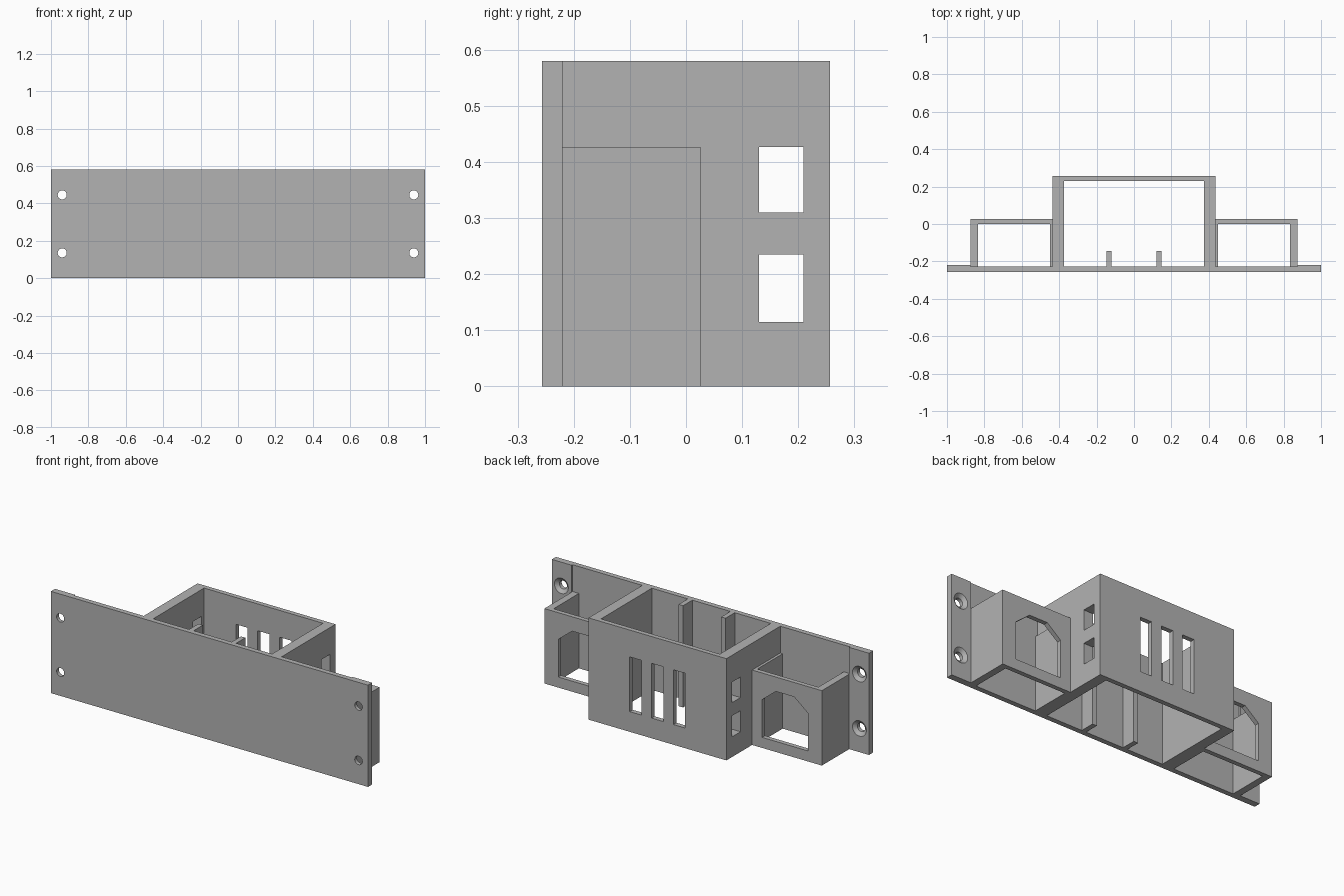
import bpy, bmesh
from math import radians
from mathutils import Matrix, Vector

cube = bpy.data.objects.get("Cube")
if cube:
    bpy.data.objects.remove(cube, do_unlink=True)

HEIGHT, LOW = 0.58, 0.427          # full height and side box height
FRONT, BACK, INNER = -0.257, 0.257, -0.228

grey = bpy.data.materials.new("plain grey")
grey.use_nodes = True
grey.diffuse_color = (0.45, 0.45, 0.45, 1)
grey.node_tree.nodes["Principled BSDF"].inputs["Base Color"].default_value = (0.45, 0.45, 0.45, 1)


def finish(name, bm):
    bmesh.ops.recalc_face_normals(bm, faces=bm.faces)
    mesh = bpy.data.meshes.new(name)
    bm.to_mesh(mesh)
    bm.free()
    mesh.materials.append(grey)
    obj = bpy.data.objects.new(name, mesh)
    bpy.context.collection.objects.link(obj)
    return obj


def prism(name, outline, start, direction):
    """Extrude a closed outline, given in x,y (rising) or x,z (going back)."""
    bm = bmesh.new()
    upright = direction.y != 0
    verts = [bm.verts.new((u, start, v) if upright else (u, v, start)) for u, v in outline]
    face = bm.faces.new(verts)
    new = bmesh.ops.extrude_face_region(bm, geom=[face])["geom"]
    bmesh.ops.translate(bm, vec=direction, verts=[g for g in new if isinstance(g, bmesh.types.BMVert)])
    return finish(name, bm)


def block(name, x0, x1, y0, y1, z0, z1):
    return prism(name, [(x0, y0), (x1, y0), (x1, y1), (x0, y1)], z0, Vector((0, 0, z1 - z0)))


def cone(x, y, z, r_front, r_back, depth):
    bm = bmesh.new()
    turn = Matrix.Translation((x, y, z)) @ Matrix.Rotation(radians(-90), 4, 'X')
    bmesh.ops.create_cone(bm, cap_ends=True, segments=32, radius1=r_front,
                          radius2=r_back, depth=depth, matrix=turn)
    return finish("cutter", bm)


def cut(obj, cutters):
    bpy.context.view_layer.objects.active = obj
    for cutter in cutters:
        mod = obj.modifiers.new("opening", 'BOOLEAN')
        mod.operation, mod.solver, mod.object = 'DIFFERENCE', 'EXACT', cutter
        bpy.ops.object.modifier_apply(modifier=mod.name)
        bpy.data.objects.remove(cutter, do_unlink=True)


# Front panel with slightly thicker ends
END, PAD = 0.875, -0.22
panel = prism("front_panel", [(-1, FRONT), (1, FRONT), (1, PAD), (END, PAD), (END, INNER),
                              (-END, INNER), (-END, PAD), (-1, PAD)], 0, Vector((0, 0, HEIGHT)))

# Countersunk screw holes
for x in (-0.94, 0.94):
    for z in (0.135, 0.445):
        cut(panel, [cone(x, -0.24, z, 0.024, 0.024, 0.1),
                    cone(x, PAD - 0.008, z, 0.024, 0.044, 0.0161)])

# Central housing, open above and below
OUT, IN = 0.435, 0.375
housing = prism("central_housing", [(-OUT, INNER), (-OUT, BACK), (OUT, BACK), (OUT, INNER),
                                    (IN, INNER), (IN, 0.23), (-IN, 0.23), (-IN, INNER)],
                0, Vector((0, 0, HEIGHT)))

# Three tall slots in the back, two windows through each side
for x in (-0.138, 0, 0.138):
    cut(housing, [block("cutter", x - 0.037, x + 0.037, 0.2, 0.3, 0.115, LOW)])
for z0, z1 in ((0.115, 0.235), (0.31, LOW)):
    cut(housing, [block("cutter", -0.5, 0.5, 0.13, 0.209, z0, z1)])

for side, s in (("left", 1), ("right", -1)):
    # Lower side box with a socket opening that has clipped upper corners
    outline = [(0.435, INNER), (0.435, 0.026), (END, 0.026), (END, INNER),
               (0.835, INNER), (0.835, 0), (0.45, 0), (0.45, INNER)]
    box = prism(side + "_side_box", [(s * x, y) for x, y in outline], 0, Vector((0, 0, LOW)))
    socket = [(0.498, 0.06), (0.787, 0.06), (0.787, 0.275), (0.7, 0.345), (0.585, 0.345), (0.498, 0.275)]
    cut(box, [prism("cutter", [(s * x, z) for x, z in socket], -0.05, Vector((0, 0.15, 0)))])

    # Inner guide rib
    a, b = sorted((s * 0.12, s * 0.148))
    block(side + "_guide_rib", a, b, INNER, -0.145, 0, HEIGHT)
